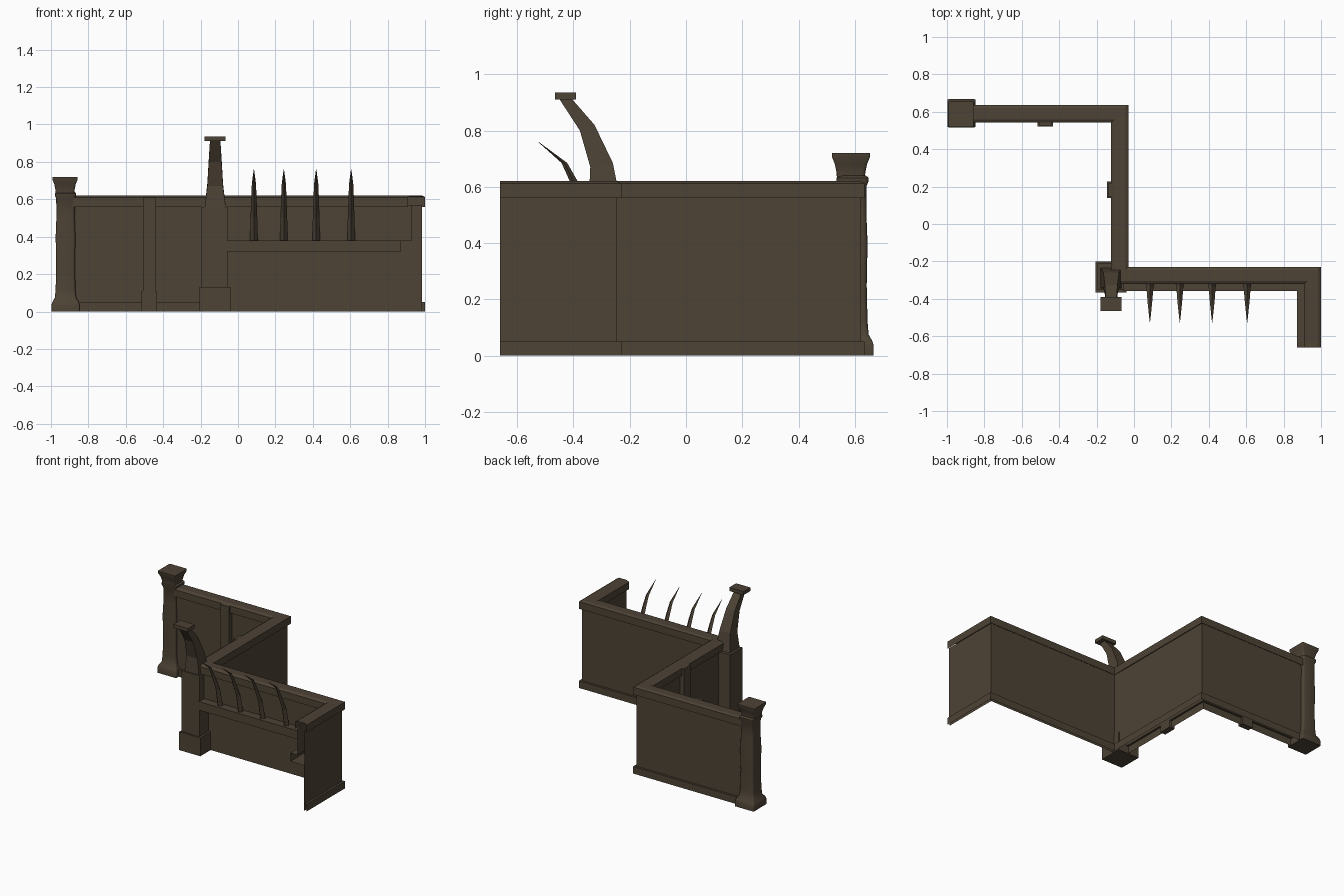
import bpy, bmesh, math
from mathutils import Vector

if "Cube" in bpy.data.objects:
    bpy.data.objects.remove(bpy.data.objects["Cube"])

mat = bpy.data.materials.new("dark_brown_wood")
mat.diffuse_color = (0.075, 0.056, 0.036, 1)
mat.use_nodes = True
mat.node_tree.nodes["Principled BSDF"].inputs["Base Color"].default_value = mat.diffuse_color


def make(name, verts, faces, recalc=False):
    me = bpy.data.meshes.new(name)
    me.from_pydata([tuple(v) for v in verts], [], faces)
    if recalc:
        bm = bmesh.new()
        bm.from_mesh(me)
        bmesh.ops.recalc_face_normals(bm, faces=bm.faces[:])
        bm.to_mesh(me)
        bm.free()
    me.materials.append(mat)
    ob = bpy.data.objects.new(name, me)
    bpy.context.collection.objects.link(ob)
    return ob


def sweep(name, path, profile):
    """Open sweep; profile = (inward offset, height), mitred at corners."""
    pts = [Vector(p) for p in path]
    dirs = [(b - a).normalized() for a, b in zip(pts, pts[1:])]
    verts = []
    for i, p in enumerate(pts):
        d0, d1 = dirs[max(i - 1, 0)], dirs[min(i, len(dirs) - 1)]
        n0, n1 = Vector((d0.y, -d0.x)), Vector((d1.y, -d1.x))
        m = (n0 + n1) / (1 + n0.dot(n1))
        verts += [(p.x + m.x * d, p.y + m.y * d, z) for d, z in profile]
    k = len(profile)
    faces = [(i * k + j, (i + 1) * k + j, (i + 1) * k + j + 1, i * k + j + 1)
             for i in range(len(pts) - 1) for j in range(k - 1)]
    return make(name, verts, faces)


def loft(name, rings):
    """Closed loft through rings with equal point counts."""
    k = len(rings[0])
    verts = [v for r in rings for v in r]
    faces = [(i * k + j, i * k + (j + 1) % k, (i + 1) * k + (j + 1) % k, (i + 1) * k + j)
             for i in range(len(rings) - 1) for j in range(k)]
    faces += [tuple(range(k))[::-1], tuple(range(len(verts) - k, len(verts)))]
    return make(name, verts, faces, True)


def rect(x0, x1, y0, y1, z):
    return [(x0, y0, z), (x1, y0, z), (x1, y1, z), (x0, y1, z)]


def box(name, x0, x1, y0, y1, z0, z1):
    return loft(name, [rect(x0, x1, y0, y1, z0), rect(x0, x1, y0, y1, z1)])


# zig-zag wall: outer skin with base, top rail, inner faces
P = [(-0.9, 0.62), (-0.045, 0.62), (-0.045, -0.245), (0.985, -0.245), (0.985, -0.66)]
sweep("outer_wall", P, [(0, 0.57), (0, 0.05), (-0.015, 0.05), (-0.015, 0)])
sweep("top_rail", P, [(0.077, 0.56), (0.077, 0.61), (0.06, 0.62), (0, 0.62),
                      (-0.015, 0.612), (-0.015, 0.56)])
sweep("rear_inner_wall", P[:3], [(0.075, 0), (0.075, 0.05), (0.06, 0.05), (0.06, 0.57)])
sweep("front_inner_wall_and_ledge", [(-0.06, -0.245)] + P[3:],
      [(0.004, 0), (0.004, 0.32), (0.113, 0.32), (0.113, 0.38), (0.055, 0.38), (0.055, 0.57)])

# pilasters with slightly wider feet
box("rear_pilaster", -0.507, -0.441, 0.527, 0.562, 0.11, 0.61)
box("rear_pilaster_foot", -0.515, -0.433, 0.52, 0.562, 0, 0.11)
box("side_pilaster", -0.138, -0.103, 0.147, 0.217, 0.11, 0.61)
box("side_pilaster_foot", -0.145, -0.103, 0.138, 0.228, 0, 0.11)

# corner post
box("corner_post_foot", -0.205, -0.04, -0.365, -0.2, 0, 0.13)
box("corner_post", -0.195, -0.055, -0.352, -0.212, 0.13, 0.56)

# curved horn on the corner post with flat cap: half width, front y/z, back y/z
horn = [(0.056, -0.345, 0.56, -0.235, 0.56), (0.042, -0.34, 0.67, -0.26, 0.685),
        (0.034, -0.377, 0.80, -0.325, 0.82), (0.028, -0.45, 0.912, -0.405, 0.912)]
loft("post_horn", [[(-0.122 - w, yf, zf), (-0.122 + w, yf, zf),
                    (-0.122 + w, yb, zb), (-0.122 - w, yb, zb)] for w, yf, zf, yb, zb in horn])
box("horn_cap", -0.178, -0.066, -0.466, -0.39, 0.911, 0.936)

# spikes standing on the ledge: half width, front y, back y, z
spike = [(0.021, -0.345, -0.298, 0.38), (0.018, -0.367, -0.325, 0.5),
         (0.014, -0.413, -0.385, 0.62), (0.011, -0.442, -0.422, 0.685),
         (0.001, -0.526, -0.524, 0.76)]
for i, x in enumerate((0.085, 0.245, 0.418, 0.605)):
    loft(f"spike_{i + 1}", [[(x, f, z), (x + w, (f + b) / 2, z), (x, b, z),
                             (x - w, (f + b) / 2, z)] for w, f, b, z in spike])


# rounded square end post
def rsq(cx, cy, h, r, z):
    out = []
    for q in range(4):
        for s in range(4):
            a = math.radians(q * 90 + s * 30)
            sx, sy = ((1, 1), (-1, 1), (-1, -1), (1, -1))[q]
            out.append((cx + sx * (h - r) + r * math.cos(a), cy + sy * (h - r) + r * math.sin(a), z))
    return out


shaft = [(0.075, 0.006, 0), (0.075, 0.006, 0.035), (0.07, 0.008, 0.052), (0.057, 0.014, 0.075),
         (0.053, 0.014, 0.12), (0.05, 0.014, 0.25), (0.053, 0.014, 0.4), (0.049, 0.014, 0.5),
         (0.05, 0.014, 0.605), (0.057, 0.014, 0.62), (0.057, 0.014, 0.632), (0.047, 0.014, 0.64)]
cap = [(0.05, 0.012, 0.63), (0.051, 0.012, 0.65), (0.057, 0.008, 0.68), (0.067, 0.005, 0.705),
       (0.068, 0.005, 0.72)]
for name, prof, c in (("end_post", shaft, (-0.922, 0.592)), ("end_post_cap", cap, (-0.925, 0.586))):
    ob = loft(name, [rsq(c[0], c[1], h, r, z) for h, r, z in prof])
    bpy.context.view_layer.objects.active = ob
    bpy.ops.object.select_all(action='DESELECT')
    ob.select_set(True)
    bpy.ops.object.shade_smooth_by_angle(angle=math.radians(40))
